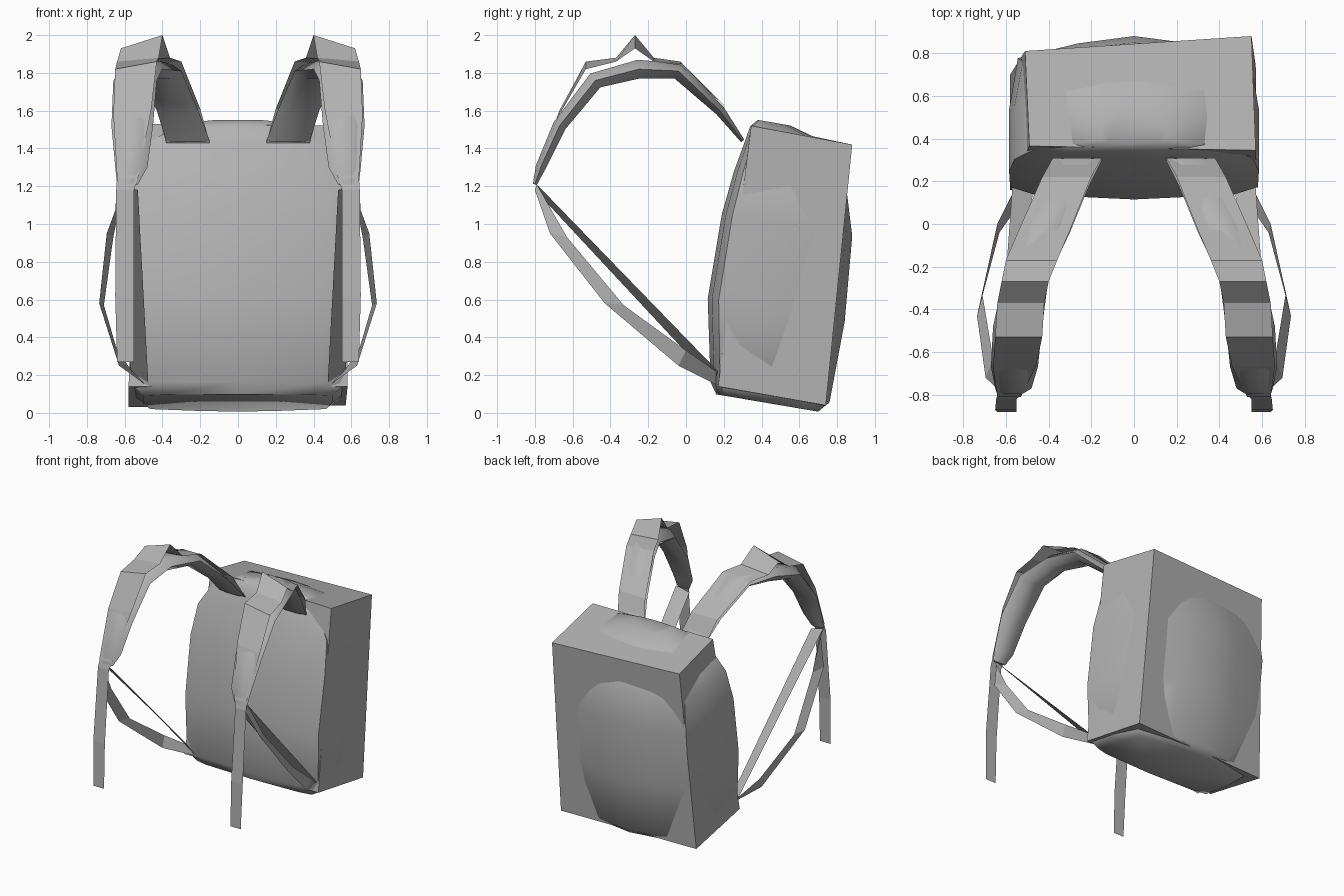
import bpy, bmesh, math

if "Cube" in bpy.data.objects:
    bpy.data.objects.remove(bpy.data.objects["Cube"])

grey = bpy.data.materials.new("canvas_grey")
grey.diffuse_color = (0.45, 0.45, 0.45, 1)
grey.use_nodes = True
grey.node_tree.nodes["Principled BSDF"].inputs["Base Color"].default_value = grey.diffuse_color


def make(name, rings, closed=True, mirror=False, smooth=None):
    """Loft through rings of points; closed rings are capped into a solid."""
    bm = bmesh.new()
    vr = [[bm.verts.new(p) for p in r] for r in rings]
    n = len(vr[0])
    for a, b in zip(vr, vr[1:]):
        for i in range(n if closed else n - 1):
            j = (i + 1) % n
            bm.faces.new((a[i], a[j], b[j], b[i]))
    if closed:
        bm.faces.new(vr[0][::-1])
        bm.faces.new(vr[-1])
        bmesh.ops.recalc_face_normals(bm, faces=bm.faces[:])
    me = bpy.data.meshes.new(name)
    bm.to_mesh(me)
    bm.free()
    me.materials.append(grey)
    ob = bpy.data.objects.new(name, me)
    bpy.context.collection.objects.link(ob)
    if smooth:
        bpy.ops.object.select_all(action='DESELECT')
        ob.select_set(True)
        bpy.context.view_layer.objects.active = ob
        bpy.ops.object.shade_smooth_by_angle(angle=math.radians(smooth))
    if mirror:
        ob.modifiers.new("mirror", 'MIRROR').use_mirror_merge = False
    return ob


# Boxy outer shell, leaning back and slightly skewed
make("shell", [
    [(-.58, .16, .14), (.58, .17, .14), (.57, .74, .04), (-.58, .70, .03)],
    [(-.49, .365, 1.53), (.57, .345, 1.52), (.55, .88, 1.42), (-.51, .81, 1.43)]])

# Soft bag bulging through the shell: half outline (across, front to back)
half = [(0, 0), (.8, .03), (1, .08), (1, .5), (.93, .85), (.45, .95), (0, 1)]
outline = half + [(-u, v) for u, v in half[-2:0:-1]]
levels = [  # height, front, back, half width
    (.10, .16, .70, .50), (.16, .13, .76, .57), (.60, .115, .84, .58),
    (1.06, .19, .88, .585), (1.30, .255, .85, .56), (1.46, .31, .78, .47),
    (1.55, .34, .68, .36), (1.59, .38, .55, .15)]
bag = []
for s, f, b, w in levels:
    ring = []
    for u, v in outline:
        y = f + (b - f) * v
        ring.append((u * w, y, s - .17 * (y - .15)))
    bag.append(ring)
make("soft_bag", bag, smooth=50)

# Padded shoulder straps: y, z, inner x, outer x, half thickness
path = [(.30, 1.44, .15, .38, .012), (.18, 1.60, .21, .43, .03),
        (-.04, 1.81, .30, .53, .05), (-.25, 1.82, .40, .61, .055),
        (-.48, 1.76, .43, .66, .05), (-.67, 1.52, .45, .67, .04),
        (-.77, 1.30, .48, .65, .03), (-.80, 1.21, .53, .64, .012)]
section = [(0, 0), (.25, .9), (.75, .9), (1, 0), (.75, -.9), (.25, -.9)]
pad = []
for i, (y, z, xi, xo, h) in enumerate(path):
    a, b = path[max(i - 1, 0)], path[min(i + 1, len(path) - 1)]
    ty, tz = b[0] - a[0], b[1] - a[1]
    k = h / math.hypot(ty, tz)
    pad.append([(xi + (xo - xi) * u, y + tz * k * v, z - ty * k * v)
                for u, v in section])
make("shoulder_pad", pad, mirror=True, smooth=60)

# Webbing laid over the pads, folded to a peak: y, inner z, outer z, inner x, outer x
web = [(.31, 1.43, 1.43, .15, .38), (.22, 1.61, 1.61, .20, .43),
       (-.03, 1.86, 1.84, .30, .54), (-.17, 1.88, 1.86, .36, .60),
       (-.27, 2.0, 1.93, .40, .62), (-.37, 1.88, 1.86, .42, .64),
       (-.53, 1.86, 1.82, .43, .65), (-.67, 1.60, 1.58, .46, .66),
       (-.81, 1.24, 1.24, .53, .64)]
make("shoulder_webbing", [[(xi, y, zi), (xo, y, zo)] for y, zi, zo, xi, xo in web],
     closed=False, mirror=True)

# Hanging loose ends
make("loose_end", [[(.53, -.80, 1.25), (.64, -.80, 1.25)],
                   [(.55, -.82, 1.18), (.645, -.82, 1.18)],
                   [(.55, -.87, .62), (.65, -.87, .62)],
                   [(.55, -.88, .27), (.64, -.88, .27)]], closed=False, mirror=True)

# Straight lower strap
make("lower_strap", [[(.53, -.80, 1.18), (.64, -.79, 1.21)],
                     [(.475, .15, .16), (.57, .17, .22)]], closed=False, mirror=True)

# Slack lower strap bowing outward: lower edge, upper edge
make("slack_strap", [
    [(.61, -.80, 1.18), (.64, -.79, 1.21)],
    [(.695, -.72, .95), (.66, -.63, .93)],
    [(.735, -.43, .58), (.71, -.33, .57)],
    [(.63, -.04, .25), (.64, 0, .33)],
    [(.49, .16, .15), (.56, .16, .22)]], closed=False, mirror=True)
